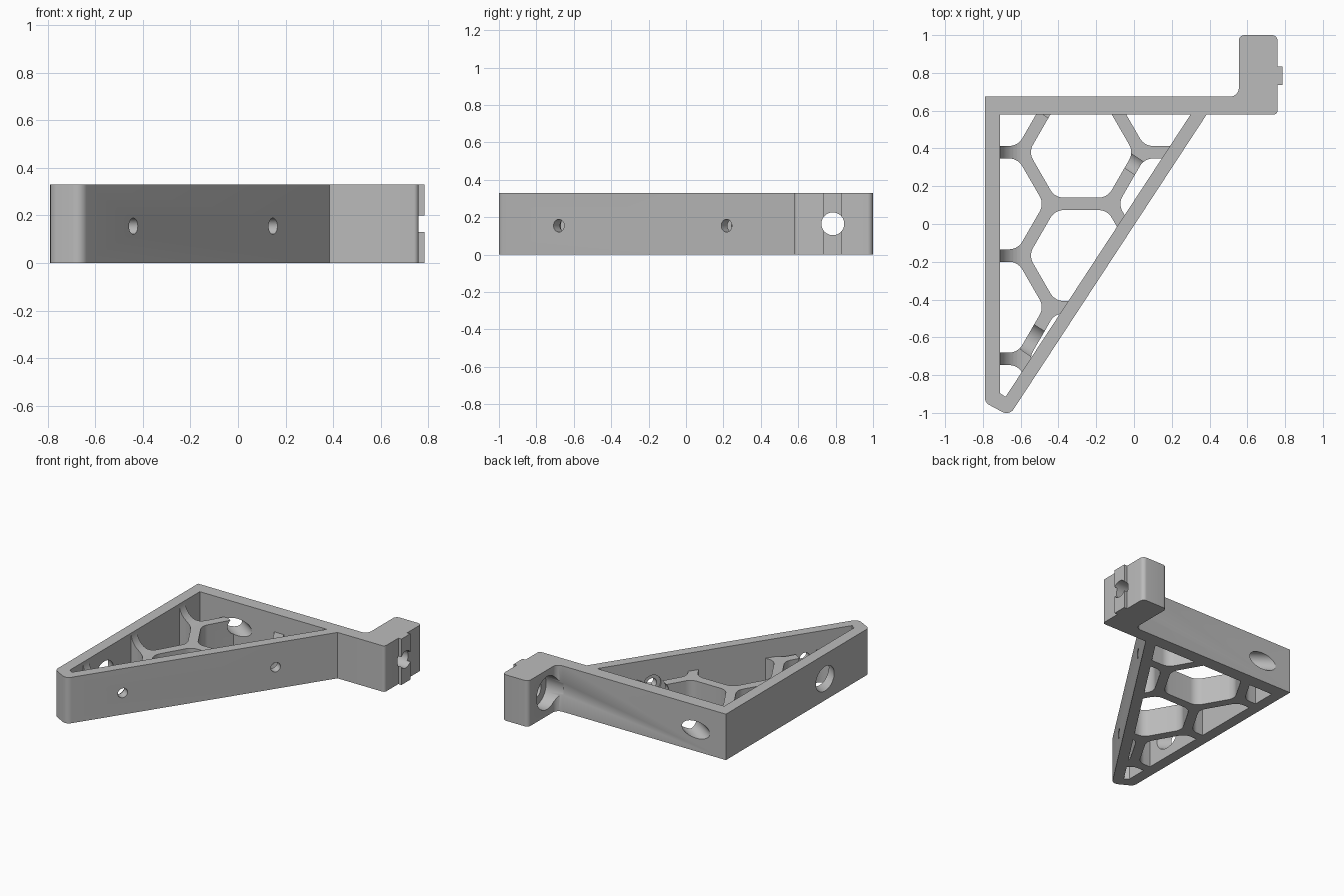
import bpy, bmesh, math
from mathutils import Vector, Matrix

if "Cube" in bpy.data.objects:
    bpy.data.objects.remove(bpy.data.objects["Cube"])

HEIGHT = 0.33
RIB_TOP = 0.2
SCREW_Z = 0.155

grey = bpy.data.materials.new("plain_grey")
grey.use_nodes = True
grey.diffuse_color = (0.5, 0.5, 0.5, 1)
grey.node_tree.nodes["Principled BSDF"].inputs["Base Color"].default_value = (0.5, 0.5, 0.5, 1)


def rounded(corners, steps=8):
    """Outline from (x, y, radius) corners, each replaced by a tangent arc."""
    out = []
    for i, (x, y, r) in enumerate(corners):
        p = Vector((x, y))
        if r == 0:
            out.append(p)
            continue
        a = (Vector(corners[i - 1][:2]) - p).normalized()
        b = (Vector(corners[(i + 1) % len(corners)][:2]) - p).normalized()
        half = a.angle(b) / 2
        centre = p + (a + b).normalized() * r / math.sin(half)
        u = (p + a * r / math.tan(half) - centre).normalized()
        v = (p + b * r / math.tan(half) - centre).normalized()
        out += [centre + u.slerp(v, k / steps) * r for k in range(steps + 1)]
    return out


def prism(name, outline, low, high, place=Matrix()):
    """Closed solid from a flat outline raised along its local z."""
    bm = bmesh.new()
    bottom = [bm.verts.new((p[0], p[1], low)) for p in outline]
    top = [bm.verts.new((p[0], p[1], high)) for p in outline]
    bm.faces.new(bottom[::-1])
    bm.faces.new(top)
    for i in range(len(outline)):
        bm.faces.new((bottom[i - 1], bottom[i], top[i], top[i - 1]))
    bmesh.ops.transform(bm, matrix=place, verts=bm.verts)
    bmesh.ops.recalc_face_normals(bm, faces=bm.faces)
    mesh = bpy.data.meshes.new(name)
    bm.to_mesh(mesh)
    bm.free()
    mesh.materials.append(grey)
    obj = bpy.data.objects.new(name, mesh)
    bpy.context.collection.objects.link(obj)
    return obj


def rod(name, start, direction, length, radius):
    """Round cutter running from a point along a direction."""
    ring = [(radius * math.cos(t * math.tau / 40), radius * math.sin(t * math.tau / 40))
            for t in range(40)]
    turn = Vector(direction).to_track_quat("Z", "Y").to_matrix().to_4x4()
    return prism(name, ring, 0, length, Matrix.Translation(start) @ turn)


def combine(target, tool, operation):
    """Apply a boolean and discard the tool."""
    mod = target.modifiers.new("combine", "BOOLEAN")
    mod.operation, mod.object, mod.solver = operation, tool, "EXACT"
    bpy.context.view_layer.update()
    result = bpy.data.meshes.new_from_object(
        target.evaluated_get(bpy.context.evaluated_depsgraph_get()))
    target.modifiers.clear()
    target.data = result
    bpy.data.objects.remove(tool)


# Frame: triangular wall with the mounting block at one end
frame = prism("bracket_frame", rounded([
    (-0.79, 0.675, 0), (-0.79, -0.945, 0.045), (-0.66, -1.015, 0.045),
    (0.385, 0.58, 0), (0.76, 0.58, 0.02), (0.76, 1.0, 0.03),
    (0.555, 1.0, 0.03), (0.555, 0.675, 0.045)]), 0, HEIGHT)
inner = [(-0.71, 0.58), (-0.71, -0.895), (-0.68, -0.915), (0.30, 0.58)]
combine(frame, prism("opening", inner, -0.1, 0.5), "DIFFERENCE")

# Locating key on the outer side of the block
key = prism("locating_key", [(0.75, 0.735), (0.785, 0.735), (0.785, 0.835), (0.75, 0.835)],
            0, HEIGHT)
combine(frame, key, "UNION")

# Rib web: flat plate curving up into the long wall
blend = HEIGHT - RIB_TOP
curve = [(-0.71 + blend * (1 - math.cos(t * math.pi / 20)),
          HEIGHT - blend * math.sin(t * math.pi / 20)) for t in range(11)]
section = [(-0.75, HEIGHT)] + curve + [(0.5, RIB_TOP), (0.5, 0), (-0.75, 0)]
ribs = prism("honeycomb_ribs", section, -0.8, 1.2, Matrix.Rotation(math.pi / 2, 4, "X"))
overlap = [(-0.712, 0.582), (-0.712, -0.897), (-0.68, -0.918), (0.304, 0.582)]
combine(ribs, prism("web_limit", overlap, -0.1, 0.5), "INTERSECT")

# Honeycomb cells cut from the web
pitch, rib_width = 0.547, 0.066
reach = (pitch - rib_width) / math.sqrt(3)
column = pitch * math.sqrt(3) / 2
for col in (-1, 0, 1):
    for row in range(-3, 2):
        cx = -0.28 + col * column
        cy = 0.38 + (row + (0.5 if col else 0)) * pitch
        cell = rounded([(cx + reach * math.cos(k * math.pi / 3),
                         cy + reach * math.sin(k * math.pi / 3), 0.08) for k in range(6)])
        combine(ribs, prism("cell", cell, -0.1, 0.5), "DIFFERENCE")

# Screw holes square to the sloping wall, with wider driver channels behind
inward = Vector((-0.836, 0.548, 0))
for x, y, radius, length in ((-0.44, -0.68, 0.0875, 0.6), (0.15, 0.215, 0.061, 1.1)):
    mouth = Vector((x, y, SCREW_Z))
    for part in (frame, ribs):
        combine(part, rod("screw_hole", mouth - inward * 0.06, inward, 0.2, 0.034), "DIFFERENCE")
        combine(part, rod("driver_channel", mouth + inward * 0.064, inward, length, radius),
                "DIFFERENCE")

# Block bore with a counterbore on the inner side
bore = Vector((0.5, 0.785, HEIGHT / 2))
combine(frame, rod("block_bore", bore, (1, 0, 0), 0.5, 0.061), "DIFFERENCE")
combine(frame, rod("counterbore", bore, (1, 0, 0), 0.145, 0.118), "DIFFERENCE")

# Smooth curved walls, crisp edges
bpy.ops.object.select_all(action="DESELECT")
for part in (frame, ribs):
    part.select_set(True)
bpy.context.view_layer.objects.active = frame
bpy.ops.object.shade_smooth_by_angle(angle=math.radians(30))
